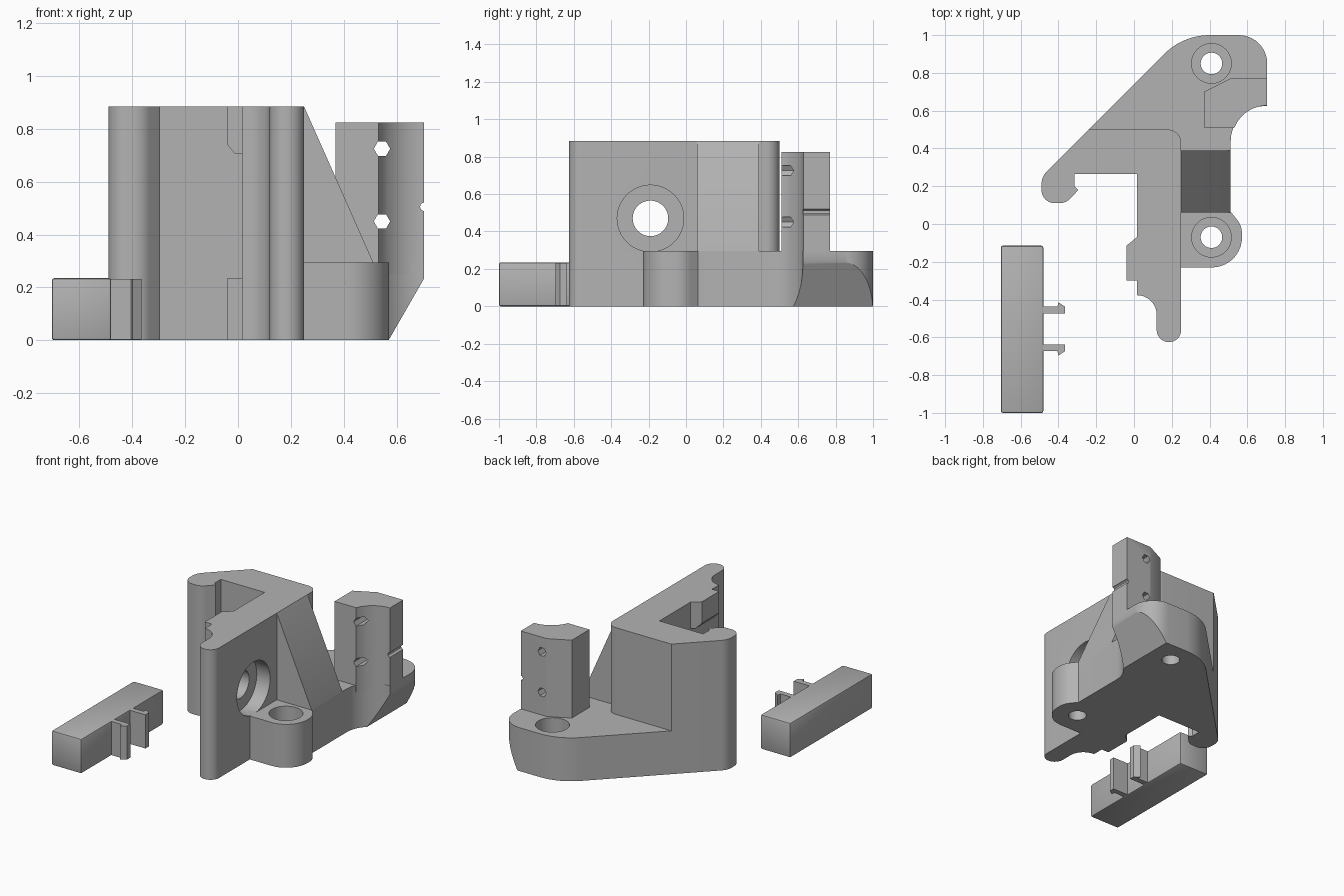
import bpy, bmesh, math
from mathutils import Vector

if "Cube" in bpy.data.objects:
    bpy.data.objects.remove(bpy.data.objects["Cube"])

grey = bpy.data.materials.new("plain_grey")
grey.use_nodes = True
COLOUR = (0.45, 0.45, 0.45, 1)
grey.diffuse_color = COLOUR
grey.node_tree.nodes["Principled BSDF"].inputs["Base Color"].default_value = COLOUR


def rounded(corners, steps=10):
    """Turn (x, y, radius) corners into an outline with filleted corners."""
    out = []
    for i, (x, y, r) in enumerate(corners):
        p = Vector((x, y))
        if not r:
            out.append((x, y))
            continue
        before = (Vector(corners[i - 1][:2]) - p).normalized()
        after = (Vector(corners[(i + 1) % len(corners)][:2]) - p).normalized()
        half = before.angle(after) / 2
        centre = p + (before + after).normalized() * (r / math.sin(half))
        start = p + before * (r / math.tan(half)) - centre
        end = p + after * (r / math.tan(half)) - centre
        sweep = math.pi - 2 * half
        for k in range(steps + 1):
            t = k / steps
            v = (start * math.sin((1 - t) * sweep) + end * math.sin(t * sweep)) / math.sin(sweep)
            out.append(tuple(centre + v))
    return out


def circle(a, b, r, n=48):
    return [(a + r * math.cos(math.tau * i / n), b + r * math.sin(math.tau * i / n)) for i in range(n)]


def prism(name, outline, low, high, axis="Z", bevel=0):
    """Extrude an outline along an axis."""
    place = {"X": lambda a, b, h: (h, a, b),
             "Y": lambda a, b, h: (a, h, b),
             "Z": lambda a, b, h: (a, b, h)}[axis]
    bm = bmesh.new()
    bottom = [bm.verts.new(place(a, b, low)) for a, b in outline]
    top = [bm.verts.new(place(a, b, high)) for a, b in outline]
    bm.faces.new(bottom)
    bm.faces.new(top)
    for i in range(len(outline)):
        bm.faces.new((bottom[i - 1], bottom[i], top[i], top[i - 1]))
    bmesh.ops.recalc_face_normals(bm, faces=bm.faces)
    if bevel:
        bmesh.ops.bevel(bm, geom=bm.edges[:], offset=bevel, segments=2, profile=0.5, affect="EDGES")
    mesh = bpy.data.meshes.new(name)
    bm.to_mesh(mesh)
    bm.free()
    mesh.materials.append(grey)
    obj = bpy.data.objects.new(name, mesh)
    bpy.context.collection.objects.link(obj)
    return obj


def cut(obj, outline, low, high, axis="Z"):
    """Subtract a prism from a part."""
    cutter = prism("cutter", outline, low, high, axis)
    cutter.hide_render = True
    mod = obj.modifiers.new("cut", "BOOLEAN")
    mod.operation, mod.solver, mod.object = "DIFFERENCE", "EXACT", cutter
    bpy.context.view_layer.objects.active = obj
    bpy.ops.object.modifier_apply(modifier=mod.name)
    bpy.data.objects.remove(cutter)


# Tall wall with the hooked arm
wall = prism("tall_wall", rounded([
    (-0.24, 0.5, 0), (-0.49, 0.25, 0.1), (-0.49, 0.11, 0.07), (-0.36, 0.11, 0.08),
    (-0.295, 0.18, 0), (-0.315, 0.2, 0), (-0.315, 0.265, 0), (0.015, 0.265, 0),
    (0.015, -0.377, 0), (0.12, -0.377, 0.104), (0.12, -0.625, 0.064),
    (0.25, -0.625, 0.064), (0.25, 0.5, 0.07)]), 0, 0.885)
cut(wall, circle(-0.19, 0.47, 0.095), -0.2, 0.4, "X")
cut(wall, circle(-0.19, 0.47, 0.178), 0.15, 0.4, "X")

# Pads on the inner side of the wall
pad = [(0.03, -0.07), (0.015, -0.07), (-0.04, -0.115), (-0.04, -0.3), (0.03, -0.3)]
lower_pad = prism("lower_pad", pad, 0, 0.235)
upper_pad = prism("upper_pad", pad, 0.705, 0.885)
cut(upper_pad, [(-0.06, 0.763), (-0.002, 0.695), (-0.06, 0.695)], -0.4, 0, "Y")

# Foot plate with screw holes and a slanted underside
base = prism("foot_plate", rounded([
    (0.2, -0.23, 0), (0.572, -0.23, 0.16), (0.572, -0.01, 0.12), (0.512, 0.065, 0),
    (0.512, 0.625, 0.185), (0.705, 0.625, 0), (0.705, 1, 0.15), (0.26, 1, 0.34),
    (-0.24, 0.5, 0), (0, 0.3, 0), (0.2, 0.3, 0)]), 0, 0.295)
for y in (-0.07, 0.85):
    cut(base, circle(0.41, y, 0.057), -0.1, 0.4)
    cut(base, circle(0.41, y, 0.105), 0.12, 0.4)
cut(base, [(0.5126, -0.1), (0.8, 0.4), (0.8, -0.1)], 0.56, 1.1, "Y")

# Sloped rib between wall and plate
rib = prism("sloped_rib", [(0.2, 0.2), (0.512, 0.2), (0.512, 0.295), (0.25, 0.885), (0.2, 0.885)],
            0.06, 0.39, "Y")

# Upright post with a scooped front, two hexagonal holes and a side groove
post = prism("post", [(0.37, 0.51), (0.705, 0.51), (0.705, 0.77), (0.51, 0.77), (0.37, 0.7)], 0.25, 0.825)
cut(post, circle(0.705, 0.44, 0.187, 64), 0.2, 0.9)
for z in (0.45, 0.725):
    cut(post, circle(0.545, z, 0.031, 6), 0.4, 0.9, "Y")
cut(post, circle(0.705, 0.505, 0.016, 12), 0.5, 0.9, "Y")

# Loose latch block with two barbed clips
block = prism("latch_block", [(-0.705, -1), (-0.48, -1), (-0.48, -0.115), (-0.705, -0.115)],
              0, 0.235, bevel=0.01)
clip = [(-0.5, -0.018), (-0.365, -0.018), (-0.365, 0.018), (-0.4, 0.042), (-0.405, 0.018), (-0.5, 0.018)]
clips = [prism(name, [(x, centre + side * y) for x, y in clip], 0.003, 0.232)
         for name, centre, side in (("back_clip", -0.456, 1), ("front_clip", -0.655, -1))]

# Smooth the curved walls while keeping the corners crisp
for obj in (wall, lower_pad, upper_pad, base, rib, post, block, *clips):
    bpy.ops.object.select_all(action="DESELECT")
    obj.select_set(True)
    bpy.context.view_layer.objects.active = obj
    bpy.ops.object.shade_smooth_by_angle(angle=math.radians(30))
